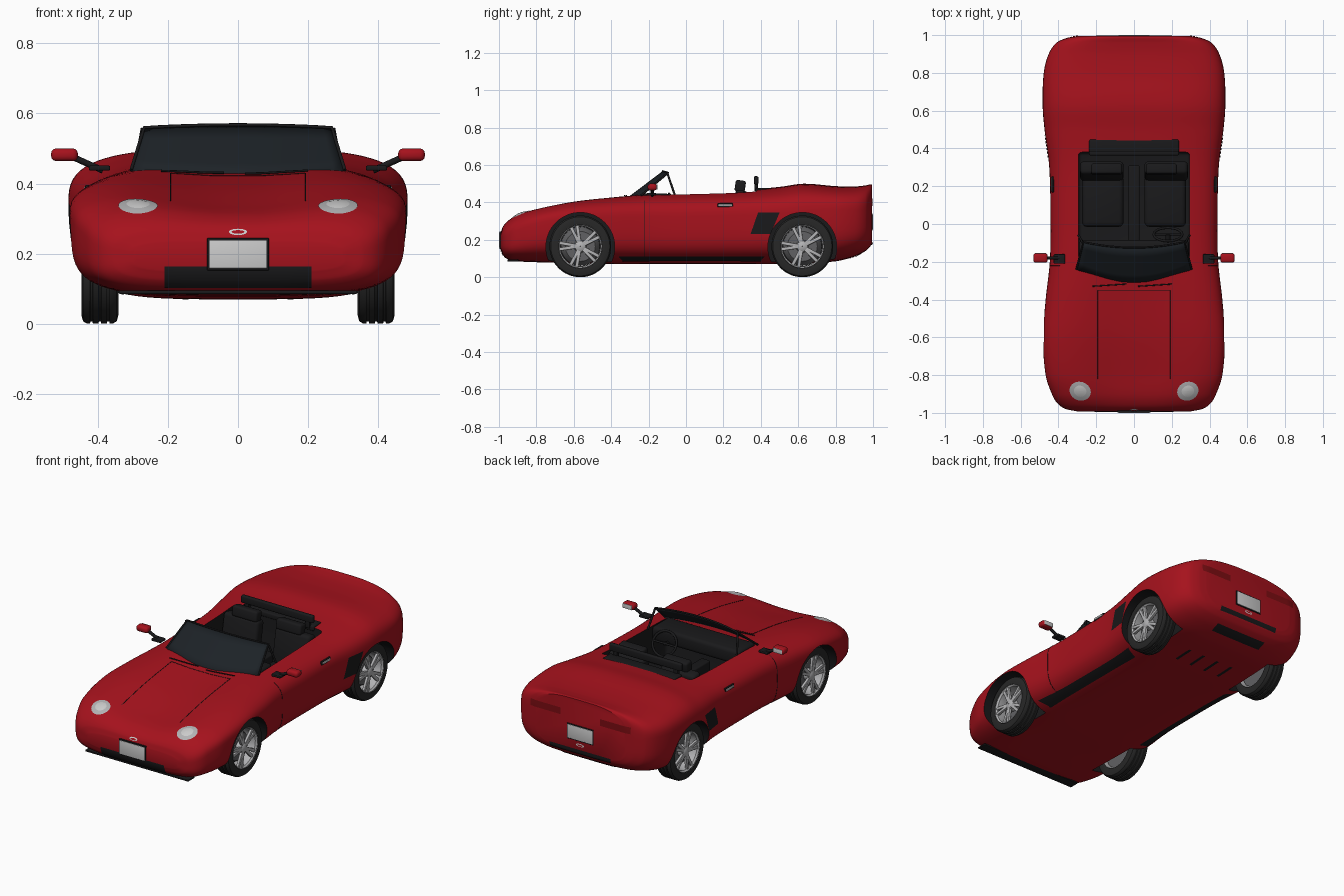
import bpy, bmesh, math
from mathutils import Vector, Matrix
from mathutils.bvhtree import BVHTree

if "Cube" in bpy.data.objects:
    bpy.data.objects.remove(bpy.data.objects["Cube"])

def mat(name, r, g, b):
    m = bpy.data.materials.new(name)
    m.diffuse_color = (r, g, b, 1)
    m.use_nodes = True
    m.node_tree.nodes["Principled BSDF"].inputs["Base Color"].default_value = m.diffuse_color
    return m

RED = mat("red paint", .38, .006, .012)
DARKRED = mat("tail red", .2, .004, .006)
BLACK = mat("black trim", .010, .010, .011)
GLASS = mat("dark glass", .012, .016, .02)
RUBBER = mat("rubber", .02, .02, .02)
SILVER = mat("silver", .45, .45, .46)
GREY = mat("brake grey", .12, .12, .125)
PALE = mat("pale", .6, .6, .6)

def smooth(o, deg=35):
    bpy.ops.object.select_all(action='DESELECT')
    o.select_set(True)
    bpy.context.view_layer.objects.active = o
    bpy.ops.object.shade_smooth_by_angle(angle=math.radians(deg))

def obj(name, verts, faces, *mats):
    me = bpy.data.meshes.new(name)
    me.from_pydata([tuple(v) for v in verts], [], faces)
    bm = bmesh.new(); bm.from_mesh(me)
    bmesh.ops.recalc_face_normals(bm, faces=bm.faces)
    bm.to_mesh(me); bm.free()
    for m in mats:
        me.materials.append(m)
    o = bpy.data.objects.new(name, me)
    bpy.context.collection.objects.link(o)
    return o

def grid(name, fn, nu, nv, m):
    vs = [fn(i / nu, j / nv) for j in range(nv + 1) for i in range(nu + 1)]
    fs = [(j*(nu+1)+i, j*(nu+1)+i+1, (j+1)*(nu+1)+i+1, (j+1)*(nu+1)+i) for j in range(nv) for i in range(nu)]
    return obj(name, vs, fs, m)

def box(name, c, size, m, bev=.008, rx=0):
    bm = bmesh.new()
    bmesh.ops.create_cube(bm, size=1)
    bmesh.ops.scale(bm, vec=size, verts=bm.verts)
    if bev:
        bmesh.ops.bevel(bm, geom=bm.edges[:], offset=bev, segments=3, profile=.5, affect='EDGES')
    bmesh.ops.transform(bm, matrix=Matrix.Translation(c) @ Matrix.Rotation(rx, 4, 'X'), verts=bm.verts)
    me = bpy.data.meshes.new(name); bm.to_mesh(me); bm.free()
    me.materials.append(m)
    o = bpy.data.objects.new(name, me)
    bpy.context.collection.objects.link(o)
    smooth(o)
    return o

def tube(name, pts, r, m, cyclic=False):
    cu = bpy.data.curves.new(name, 'CURVE')
    cu.dimensions = '3D'; cu.bevel_depth = r; cu.bevel_resolution = 2; cu.use_fill_caps = True
    s = cu.splines.new('POLY'); s.points.add(len(pts) - 1); s.use_cyclic_u = cyclic
    for p, q in zip(s.points, pts):
        p.co = (*q, 1)
    cu.materials.append(m)
    o = bpy.data.objects.new(name, cu)
    bpy.context.collection.objects.link(o)
    return o

def lathe(name, prof, c, side, m, n=48):
    # profile of (outward x, radius) spun about the axle
    vs = [(c[0] + side*x, c[1] + r*math.cos(2*math.pi*k/n), c[2] + r*math.sin(2*math.pi*k/n))
          for x, r in prof for k in range(n)]
    fs = [(j*n+k, j*n+(k+1) % n, (j+1)*n+(k+1) % n, (j+1)*n+k) for j in range(len(prof)-1) for k in range(n)]
    o = obj(name, vs, fs, m)
    smooth(o)
    return o

# Body shell: y, half width, bottom, widest height, top, centre dip
ST = [(-.992, .30, .15, .195, .235, .005), (-.98, .36, .12, .20, .275, .01), (-.95, .405, .095, .21, .313, .02),
      (-.9, .435, .085, .235, .345, .03), (-.8, .468, .08, .27, .378, .042), (-.6, .482, .075, .30, .418, .038),
      (-.4, .468, .07, .30, .44, .028), (-.2, .446, .07, .30, .452, .01), (0, .442, .07, .30, .457, 0),
      (.3, .449, .07, .31, .466, 0), (.5, .474, .07, .32, .483, 0), (.63, .484, .075, .33, .5, 0),
      (.8, .478, .085, .34, .487, 0), (.9, .452, .11, .34, .485, 0), (.96, .41, .14, .34, .491, 0),
      (.985, .355, .165, .34, .496, 0), (.995, .30, .18, .34, .494, 0)]
N, SUB = 72, 6

def station(i, t):
    a, b = ST[i], ST[i+1]
    def slope(k, c):
        lo, hi = max(k-1, 0), min(k+1, len(ST)-1)
        return (ST[hi][c] - ST[lo][c]) / (ST[hi][0] - ST[lo][0])
    h = b[0] - a[0]
    out = [a[0] + h*t]
    for c in range(1, 6):
        out.append((2*t**3-3*t*t+1)*a[c] + (t**3-2*t*t+t)*h*slope(i, c) + (3*t*t-2*t**3)*b[c] + (t**3-t*t)*h*slope(i+1, c))
    return out

rings = [station(i, k/SUB) for i in range(len(ST)-1) for k in range(SUB)] + [list(ST[-1])]
verts = []
for y, w, zb, zm, zt, dip in rings:
    for k in range(N):
        a = 2*math.pi*(k+.5)/N
        n = 3.3 if math.sin(a) > 0 else 4
        x = w*math.copysign(abs(math.cos(a))**(2/n), math.cos(a))
        s = abs(math.sin(a))**(2/n)
        z = zm + (zt-zm)*s - dip*(1+math.cos(math.pi*min(1, abs(x)/(.85*w))))/2 if math.sin(a) > 0 else zm-(zm-zb)*s
        verts.append((x, y, z))
R = len(rings)
faces = [(j*N+k, j*N+(k+1) % N, (j+1)*N+(k+1) % N, (j+1)*N+k) for j in range(R-1) for k in range(N)]
faces += [tuple(range(N)), tuple(range((R-1)*N, R*N))]
body = obj("body_shell", verts, faces, RED, BLACK)
bm = bmesh.new(); bm.from_mesh(body.data)
tree = BVHTree.FromBMesh(bm); bm.free()

def cast(p, d, off=.003):
    d = Vector(d)
    hit = tree.ray_cast(Vector(p) - 3*d, d)
    if hit[0] is None:
        hit = tree.find_nearest(Vector(p))
    return hit[0] - d*off

def patch(name, quad, d, m, off=.003, n=12):
    a, b, c, e = [Vector(q) for q in quad]
    o = grid(name, lambda u, v: cast((a*(1-u)+b*u)*(1-v) + (e*(1-u)+c*u)*v, d, off), n, 5, m)
    smooth(o)
    return o

def oval(name, c, ax, bx, d, m, off, dome=0):
    c, ax, bx = Vector(c), Vector(ax), Vector(bx)
    def f(u, v):
        a = 2*math.pi*u
        r = max(v, .01)
        return cast(c + (ax*math.cos(a) + bx*math.sin(a))*r, d, off + dome*(1-r*r))
    smooth(grid(name, f, 32, 4, m))

# Cut wheel arches and cockpit
axles = (-.565, .622)
cutters = [box("cockpit_cutter", (0, .07, .42), (.59, .62, .46), BLACK, .02)]
for y in axles:
    for s in (-1, 1):
        cutters.append(lathe("arch_cutter", [(0, .0005), (0, .184), (.3, .184), (.3, .0005)], (s*.31, y, .162), s, BLACK, 64))
        me = cutters[-1].data
        bm = bmesh.new(); bm.from_mesh(me)
        bmesh.ops.holes_fill(bm, edges=[e for e in bm.edges if e.is_boundary])
        bmesh.ops.recalc_face_normals(bm, faces=bm.faces)
        bm.to_mesh(me); bm.free()
for c in cutters:
    c.hide_render = True
    mod = body.modifiers.new("cut", 'BOOLEAN')
    mod.object = c; mod.operation = 'DIFFERENCE'; mod.solver = 'EXACT'; mod.material_mode = 'TRANSFER'
    bpy.context.view_layer.objects.active = body
    bpy.ops.object.modifier_apply(modifier=mod.name)
    bpy.data.objects.remove(c)
smooth(body)

# Wheels: tyre with grooves, rim, brake disc, paired spokes, hub
tyre = [(-.05, .115), (-.053, .14), (-.048, .158), (-.036, .165)]
for g in (-.024, 0, .024):
    tyre += [(g-.004, .165), (g-.003, .159), (g+.003, .159), (g+.004, .165)]
tyre += [(.036, .165), (.048, .158), (.053, .14), (.05, .115)]
for y in axles:
    for s in (-1, 1):
        c = (s*.394, y, .165)
        lathe("tyre", tyre, c, s, RUBBER)
        lathe("rim", [(-.05, .115), (.0, .105), (.04, .108), (.05, .118), (.053, .117)], c, s, SILVER)
        lathe("brake_disc", [(-.03, .001), (-.03, .104), (.005, .085), (.01, .08), (.01, .001)], c, s, GREY)
        lathe("hub", [(.01, .034), (.04, .03), (.046, .022), (.048, .001)], c, s, SILVER, 24)
        for k in range(5):
            for t in (-.15, .15):
                sp = box("spoke", (0, 0, .068), (.016, .018, .096), SILVER, .003)
                sp.matrix_world = Matrix.Translation((s*.43, y, .165)) @ Matrix.Rotation(2*math.pi*k/5 + t + .3, 4, 'X')

# Windshield with frame and quarter bars
def screen(u, v):
    u = 2*u - 1
    lo = Vector((.305*u, -.32 + .08*u*u, .42 + .018*u*u))
    hi = Vector((.268*u, -.125 + .03*u*u, .567 - .008*u*u))
    return lo.lerp(hi, v)
ws = grid("windshield", screen, 20, 4, GLASS)
ws.modifiers.new("thick", 'SOLIDIFY').thickness = .006
smooth(ws)
edge = [screen(0, v/4) for v in range(4)] + [screen(u/16, 1) for u in range(17)] + [screen(1, 1-v/4) for v in range(1, 5)]
tube("windshield_frame", edge, .005, BLACK)
for s in (-1, 1):
    tube("quarter_bar", [(s*.272, -.10, .557), (s*.293, -.06, .44)], .006, BLACK)
    tube("wiper", [cast((s*.12 - .1 + .045*k, -.33 + .003*k, 0), (0, 0, -1), .004) for k in range(5)], .003, BLACK)

# Interior
box("dashboard", (0, -.165, .405), (.58, .16, .085), BLACK, .02)
box("console", (0, .06, .24), (.06, .5, .1), BLACK)
for s in (-1, 1):
    box("seat_cushion", (s*.165, .12, .235), (.22, .27, .09), BLACK, .025)
    box("seat_back", (s*.17, .28, .35), (.23, .07, .23), BLACK, .02, -.18)
    box("headrest", (s*.145, .29, .487), (.165, .055, .062), BLACK, .012, -.15)
    box("roll_bar_post", (s*.2, .375, .49), (.03, .02, .06), BLACK, .004)
box("roll_bar", (0, .375, .518), (.475, .025, .044), BLACK)
box("rear_cover", (0, .41, .462), (.475, .075, .032), BLACK)
tilt = Matrix.Rotation(math.radians(-60), 3, 'X')
ctr = Vector((.18, -.055, .385))
tube("steering_wheel", [ctr + tilt @ Vector((.075*math.cos(a*math.pi/16), .07*math.sin(a*math.pi/16), 0)) for a in range(32)], .007, BLACK, True)
tube("steering_column", [ctr, ctr + Vector((0, -.09, -.03))], .012, BLACK)
tube("steering_spoke", [ctr - Vector((.075, 0, 0)), ctr + Vector((.075, 0, 0))], .006, BLACK)

# Paired side details
for s in (-1, 1):
    d = (-s, 0, 0)
    box("mirror", (s*.495, -.18, .482), (.076, .05, .036), RED, .014)
    box("mirror_glass", (s*.495, -.155, .482), (.06, .004, .026), PALE, .001)
    tube("mirror_arm", [(s*.385, -.18, .437), (s*.47, -.18, .475)], .009, BLACK)
    box("mirror_base", (s*.395, -.185, .444), (.06, .05, .014), BLACK, .004)
    oval("headlight", (s*.285, -.885, 0), (s*.045, .034, 0), (-.034*s, .037, 0), (0, 0, -1), SILVER, .002, .003)
    oval("headlight_lens", (s*.285, -.885, 0), (s*.026, .02, 0), (-.02*s, .022, 0), (0, 0, -1), PALE, .005, .003)
    tube("door_line", [cast((0, -.22, .11 + .015*k), d, 0) for k in range(21)], .0015, BLACK)
    hc = cast((0, .21, .385), d, 0)
    box("door_handle_trim", hc, (.012, .085, .021), BLACK, .003)
    box("door_handle", hc + Vector((s*.004, 0, 0)), (.012, .072, .012), PALE, .003)
    patch("side_vent", [(0, .345, .23), (0, .452, .23), (0, .50, .345), (0, .385, .345)], d, BLACK)
    patch("side_skirt", [(0, -.34, .088), (0, .4, .088), (0, .42, .11), (0, -.36, .11)], d, BLACK)
    patch("under_strip", [(s*.325, -.34, 0), (s*.34, -.34, 0), (s*.34, .4, 0), (s*.325, .4, 0)], (0, 0, 1), BLACK)
    patch("tail_light", [(s*.13, 0, .38), (s*.33, 0, .38), (s*.33, 0, .42), (s*.13, 0, .42)], (0, -1, 0), DARKRED)
    tube("hood_line", [cast((s*.193, -.82 + .0235*k, 0), (0, 0, -1), 0) for k in range(21)], .0015, BLACK)
tube("hood_rear_line", [cast((-.193 + .0193*k, -.35, 0), (0, 0, -1), 0) for k in range(21)], .0015, BLACK)

# Nose and tail: grilles, plates, badges, splitter, floor slits
def rect(w, z0, z1):
    return [(-w, 0, z0), (w, 0, z0), (w, 0, z1), (-w, 0, z1)]
patch("front_grille", rect(.21, .102, .163), (0, 1, 0), BLACK, .004)
patch("rear_grille", rect(.2, .172, .2), (0, -1, 0), BLACK, .004)
patch("rear_lower_grille", [(-.17, .88, 0), (.17, .88, 0), (.17, .935, 0), (-.17, .935, 0)], (0, 0, 1), BLACK)
box("splitter", (0, -.925, .09), (.68, .06, .01), BLACK, .003)
for s, z in ((-1, .198), (1, .295)):
    box("plate_frame", (0, s*.991, z), (.176, .014, .092), BLACK, .002)
    box("number_plate", (0, s*.996, z), (.164, .008, .08), PALE, .001)
for z, y in ((.262, 1), (.228, -1)):
    oval("badge_rim", (0, 0, z), (.026, 0, 0), (0, 0, .009), (0, y, 0), PALE, .004)
    oval("badge", (0, 0, z), (.018, 0, 0), (0, 0, .005), (0, y, 0), RED, .006)
for k in range(4):
    x = -.15 + .1*k
    patch("floor_slit", [(x-.009, .55, 0), (x+.009, .55, 0), (x+.009, .67, 0), (x-.009, .67, 0)], (0, 0, 1), BLACK)
